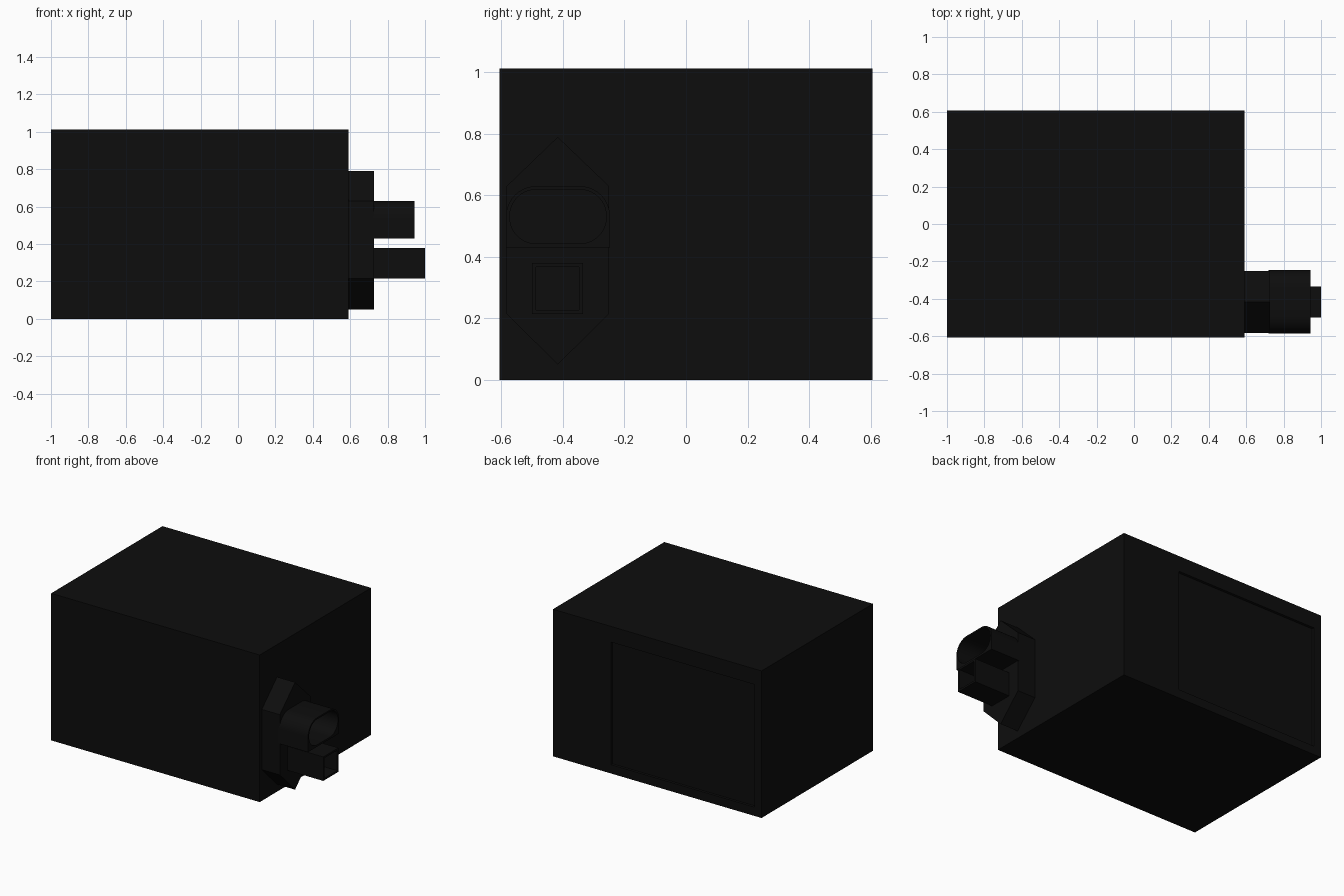
import bpy, bmesh
from math import sin, cos, radians

if "Cube" in bpy.data.objects:
    bpy.data.objects.remove(bpy.data.objects["Cube"])

black = bpy.data.materials.new("black_plastic")
black.diffuse_color = (0.004, 0.004, 0.004, 1)
black.use_nodes = True
black.node_tree.nodes["Principled BSDF"].inputs["Base Color"].default_value = black.diffuse_color


def prism(name, profile, x0, x1):
    """Extrude a (y, z) outline along x."""
    bm = bmesh.new()
    face = bm.faces.new([bm.verts.new((x0, y, z)) for y, z in profile])
    ext = bmesh.ops.extrude_face_region(bm, geom=[face], use_keep_orig=True)
    moved = [v for v in ext["geom"] if isinstance(v, bmesh.types.BMVert)]
    bmesh.ops.translate(bm, verts=moved, vec=(x1 - x0, 0, 0))
    bmesh.ops.recalc_face_normals(bm, faces=bm.faces)
    mesh = bpy.data.meshes.new(name)
    bm.to_mesh(mesh)
    bm.free()
    mesh.materials.append(black)
    obj = bpy.data.objects.new(name, mesh)
    bpy.context.collection.objects.link(obj)
    return obj


def rounded(y0, y1, z0, z1, low=0, high=0, n=10):
    """Rectangle outline with separate lower and upper corner radii."""
    pts = []
    for y, z, sy, sz, r, a in ((y1, z0, -1, 1, low, -90), (y1, z1, -1, -1, high, 0),
                               (y0, z1, 1, -1, high, 90), (y0, z0, 1, 1, low, 180)):
        steps = n if r else 0
        for i in range(steps + 1):
            t = radians(a + 90 * i / max(steps, 1))
            pts.append((y + sy * r + r * cos(t), z + sz * r + r * sin(t)))
    return pts


def carve(obj, cutter):
    cutter.hide_render = True
    mod = obj.modifiers.new("recess", 'BOOLEAN')
    mod.operation = 'DIFFERENCE'
    mod.solver = 'EXACT'
    mod.object = cutter
    bpy.context.view_layer.objects.active = obj
    bpy.ops.object.modifier_apply(modifier=mod.name)
    bpy.data.objects.remove(cutter)


# main housing with shallow panel recess in the back
housing = prism("housing", rounded(-0.606, 0.606, 0, 1.013), -1, 0.59)
carve(housing, prism("panel_cutter", rounded(0.588, 0.7, 0.06, 0.905), -0.945, 0.147))

# six-sided mounting flange on the right side
prism("flange", [(-0.417, 0.05), (-0.25, 0.215), (-0.25, 0.63),
                 (-0.417, 0.79), (-0.583, 0.63), (-0.583, 0.215)], 0.585, 0.727)

# upper socket: rounded top, flat bottom, oval opening
socket = prism("upper_socket", rounded(-0.585, -0.247, 0.43, 0.63, 0, 0.098), 0.72, 0.943)
carve(socket, prism("oval_cutter", rounded(-0.573, -0.259, 0.443, 0.619, 0.086, 0.086), 0.76, 1.1))

# lower square socket
plug = prism("lower_socket", rounded(-0.5, -0.335, 0.215, 0.38), 0.72, 1.0)
carve(plug, prism("square_cutter", rounded(-0.487, -0.348, 0.228, 0.367), 0.76, 1.1))

# smooth the curved socket, keeping its edges sharp
bpy.ops.object.select_all(action='DESELECT')
socket.select_set(True)
bpy.context.view_layer.objects.active = socket
bpy.ops.object.shade_smooth_by_angle(angle=radians(30))
